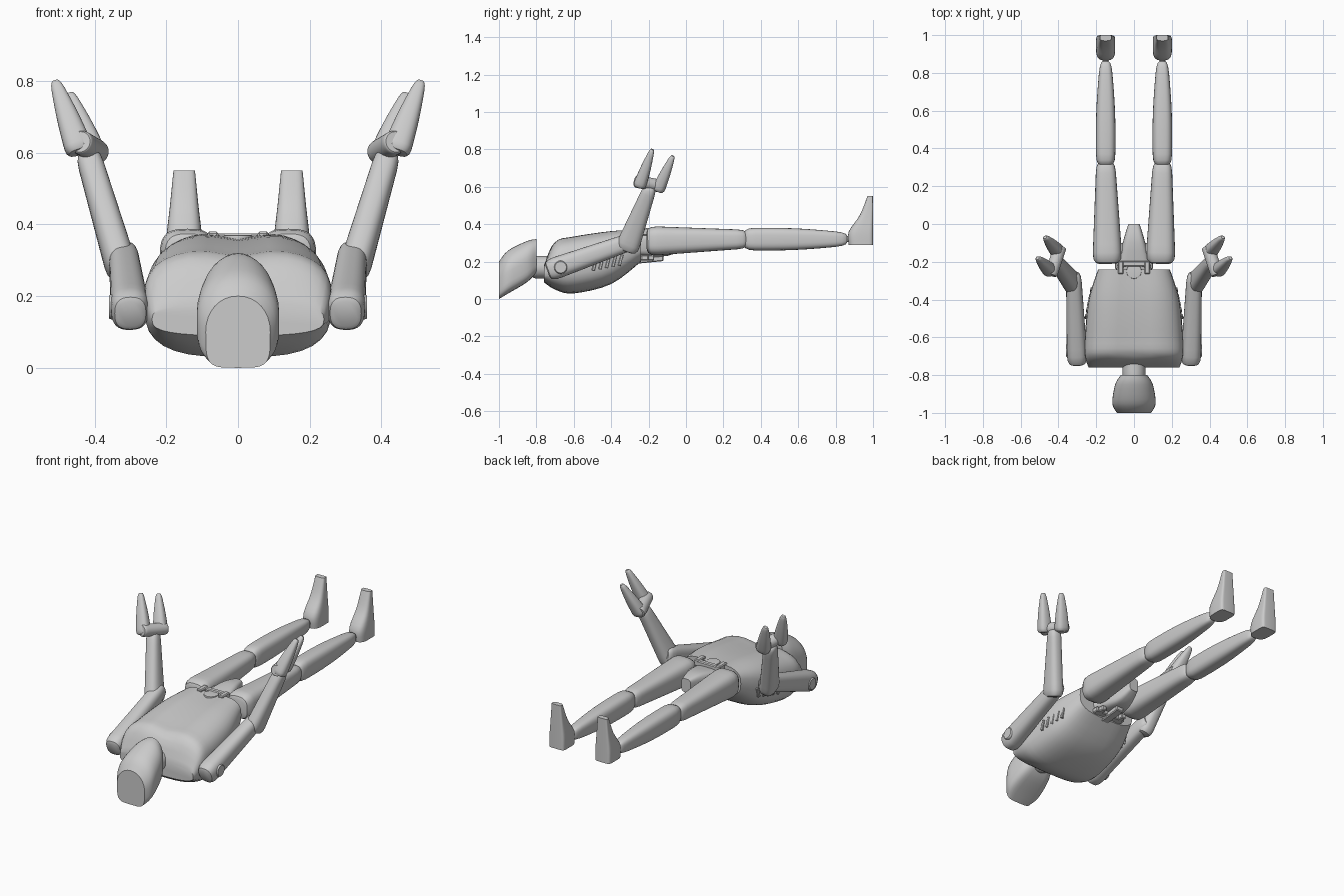
import bpy, bmesh, math
from mathutils import Vector

default_cube = bpy.data.objects.get("Cube")
if default_cube:
    bpy.data.objects.remove(default_cube, do_unlink=True)

RIGHTWARD = Vector((1, 0, 0))
FORWARD = Vector((0, 1, 0))
UPWARD = Vector((0, 0, 1))


def finish(name, bm):
    bmesh.ops.recalc_face_normals(bm, faces=bm.faces)
    mesh = bpy.data.meshes.new(name)
    bm.to_mesh(mesh)
    bm.free()
    obj = bpy.data.objects.new(name, mesh)
    bpy.context.collection.objects.link(obj)
    bpy.ops.object.select_all(action='DESELECT')
    obj.select_set(True)
    bpy.context.view_layer.objects.active = obj
    bpy.ops.object.shade_smooth_by_angle(angle=math.radians(35))
    return obj


def squared(value, power):
    return math.copysign(abs(value) ** (2 / power), value)


# Skin a run of rounded-square rings, each a centre and two half axes
def skin(name, rings, top, bottom, count=32):
    bm = bmesh.new()
    loops = []
    for centre, across, upright in rings:
        loop = []
        for step in range(count):
            angle = math.tau * step / count
            power = top if math.sin(angle) > 0 else bottom
            point = centre + across * squared(math.cos(angle), power)
            point += upright * squared(math.sin(angle), power)
            loop.append(bm.verts.new(point))
        loops.append(loop)
    for near, far in zip(loops, loops[1:]):
        for step in range(count):
            after = (step + 1) % count
            bm.faces.new((near[step], near[after], far[after], far[step]))
    bm.faces.new(loops[0])
    bm.faces.new(loops[-1])
    return finish(name, bm)


# Smooth curve through a few profile rows
def smooth_rows(rows, steps=4):
    rows = [Vector(row) for row in rows]
    padded = [rows[0], *rows, rows[-1]]
    result = []
    for before, start, end, after in zip(padded, rows, rows[1:], padded[3:]):
        for step in range(steps):
            t = step / steps
            leave, arrive = (end - before) / 2, (after - start) / 2
            ease = t * t * (3 - 2 * t)
            result.append(start.lerp(end, ease) + leave * t * (1 - t) ** 2
                          - arrive * t * t * (1 - t))
    return result + [rows[-1]]


# Body part running lengthwise: rows of y, low z, high z, half width
def body(name, rows, top, bottom):
    rings = []
    for y, low, high, half in smooth_rows(rows):
        rings.append((Vector((0, y, (low + high) / 2)), RIGHTWARD * half,
                      UPWARD * (high - low) / 2))
    return skin(name, rings, top, bottom)


# Tapered limb with rounded ends; width and depth are start and end half sizes
def limb(name, start, end, width, depth, bulge=0, power=2.6, blunt=0.6):
    start, end = Vector(start), Vector(end)
    along = (end - start).normalized()
    reference = FORWARD if abs(along.x) > abs(along.y) + abs(along.z) else RIGHTWARD
    upright = along.cross(reference).normalized()
    across = upright.cross(along)
    rings = []
    steps = 14
    for step in range(steps + 1):
        t = (1 - math.cos(math.pi * step / steps)) / 2
        edge = min(1, min(t, 1 - t) * 10)
        cap = blunt + (1 - blunt) * math.sqrt(1 - (1 - edge) ** 2)
        swell = bulge * math.sin(math.pi * t)
        wide = width[0] + (width[1] - width[0]) * t + swell
        deep = depth[0] + (depth[1] - depth[0]) * t + swell
        rings.append((start.lerp(end, t), across * wide * cap, upright * deep * cap))
    return skin(name, rings, power, power)


def rod(name, start, end, radius):
    size = (radius, radius)
    return limb(name, start, end, size, size, power=2, blunt=0.85)


def box(name, location, size, tilt=0, turn=0):
    bm = bmesh.new()
    bmesh.ops.create_cube(bm, size=1)
    bmesh.ops.scale(bm, vec=size, verts=bm.verts)
    bmesh.ops.bevel(bm, geom=bm.edges[:], offset=min(size) / 6, segments=1,
                    affect='EDGES')
    obj = finish(name, bm)
    obj.location = location
    obj.rotation_euler = (tilt, 0, turn)
    return obj


# Head and neck
body("head", [(-1, 0, .2, .09), (-.95, .03, .26, .115),
              (-.85, .09, .31, .1), (-.8, .14, .32, .07)], top=2.1, bottom=4.5)
rod("neck", (0, -.82, .17), (0, -.6, .17), .06)

# Torso shell with a shallow groove down the chest
torso = body("torso", [(-.76, .09, .18, .24), (-.7, .05, .31, .26),
                       (-.6, .03, .34, .26), (-.4, .08, .37, .24),
                       (-.24, .2, .38, .19)], top=3, bottom=3)
for vertex in torso.data.vertices:
    if vertex.co.z > .3:
        vertex.co.z -= .02 * math.exp(-(vertex.co.x / .07) ** 2)

# Pelvis, belt and underside bars
body("pelvis", [(-.27, .23, .34, .1), (-.1, .23, .37, .06), (0, .28, .36, .03)],
     top=4, bottom=4)
box("belt_bar", (0, -.21, .36), (.15, .03, .03))
rod("belt_boss", (0, -.25, .34), (0, -.25, .37), .04)
box("underside_bar", (0, -.22, .22), (.2, .04, .03))
box("underside_spine", (0, -.2, .21), (.05, .16, .03), tilt=.1)
rod("hip_axle", (-.13, -.14, .31), (.13, -.14, .31), .04)


def build_side(side, label):
    def at(x, y, z):
        return Vector((side * x, y, z))

    # Belt ends and side vents
    box(label + "_belt_block", at(.07, -.23, .36), (.03, .07, .04))
    box(label + "_underside_block", at(.07, -.22, .22), (.03, .1, .03))
    for index in range(5):
        location = at(.25, -.49, .18) + at(-.2, 1, .2) * index * .035
        box(f"{label}_vent_{index + 1}", location, (.02, .015, .06),
            tilt=-.25, turn=side * .2)

    # Leg
    limb(label + "_thigh", at(.14, -.21, .31), at(.15, .33, .32),
         width=(.08, .05), depth=(.08, .05), power=3)
    limb(label + "_shin", at(.15, .31, .32), at(.15, .86, .32),
         width=(.05, .03), depth=(.06, .035), bulge=.01, power=3)
    rod(label + "_ankle", at(.15, .84, .32), at(.15, .9, .32), .016)

    # Foot standing upright with a flat sole
    rings = []
    for z, heel, half in smooth_rows([(.29, .87, .05), (.36, .87, .05),
                                      (.45, .93, .04), (.55, .97, .03)]):
        rings.append((at(.15, (heel + 1) / 2, z), RIGHTWARD * half,
                      FORWARD * (1 - heel) / 2))
    skin(label + "_foot", rings, top=7, bottom=3)

    # Arm
    rod(label + "_shoulder_axle", at(.2, -.67, .17), at(.36, -.67, .17), .036)
    limb(label + "_upper_arm", at(.3, -.74, .15), at(.32, -.26, .32),
         width=(.055, .04), depth=(.06, .045))
    limb(label + "_forearm", at(.32, -.32, .26), at(.42, -.19, .6),
         width=(.045, .035), depth=(.065, .035))

    # Hand with two fingers
    rod(label + "_palm", at(.44, -.27, .63), at(.39, -.12, .6), .034)
    for finger, base, tip in (("outer", at(.44, -.25, .6), at(.51, -.18, .8)),
                              ("inner", at(.4, -.15, .58), at(.47, -.07, .765))):
        limb(f"{label}_{finger}_finger", base, tip, width=(.04, .014),
             depth=(.035, .012), bulge=.004)


for side, label in ((1, "left"), (-1, "right")):
    build_side(side, label)
